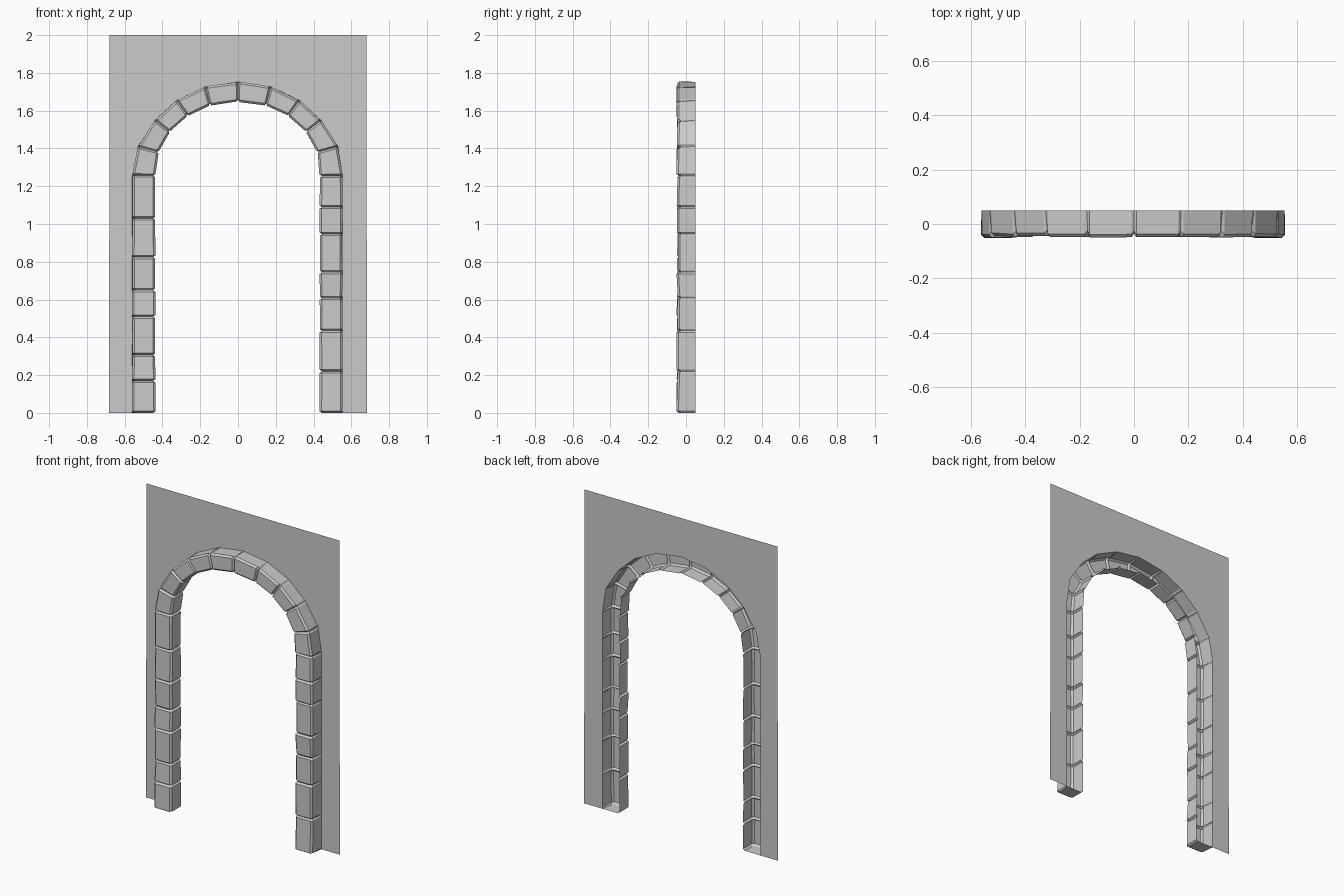
import bpy, bmesh, random
from mathutils import Vector

if "Cube" in bpy.data.objects:
    bpy.data.objects.remove(bpy.data.objects["Cube"])

random.seed(4)
BACK, FRONT = 0.05, -0.047      # wall plane and stone front
BEVEL, GROOVE, HALF_GAP = 0.011, 0.011, 0.009


def make_object(name, bm):
    mesh = bpy.data.meshes.new(name)
    bm.to_mesh(mesh)
    bm.free()
    obj = bpy.data.objects.new(name, mesh)
    bpy.context.collection.objects.link(obj)
    return obj


# joints between stones: (outer point, inner point) in the xz plane
left_z = [0, 0.17, 0.307, 0.51, 0.65, 0.825, 1.03, 1.257]
right_z = [1.255, 1.09, 0.947, 0.745, 0.608, 0.435, 0.22, 0]
half_arch = [((0.53, 1.41), (0.42, 1.38)), ((0.44, 1.55), (0.36, 1.488)),
             ((0.325, 1.655), (0.265, 1.572)), ((0.173, 1.727), (0.148, 1.628))]
joints = [(Vector((-0.56, z)), Vector((-0.438, z))) for z in left_z]
joints += [(Vector((-o[0], o[1])), Vector((-i[0], i[1]))) for o, i in half_arch]
joints.append((Vector((0, 1.753)), Vector((0, 1.648))))
joints += [(Vector(o), Vector(i)) for o, i in reversed(half_arch)]
joints += [(Vector((0.553, z)), Vector((0.433, z))) for z in right_z]


def section(outer, inner, shrink, front):
    """Open-backed U section with bevelled front corners."""
    u = (outer - inner).normalized()
    o, i, f = outer - u * shrink, inner + u * shrink, front + shrink
    pts = [(outer, BACK), (o, f + BEVEL), (o - u * BEVEL, f),
           (i + u * BEVEL, f), (i, f + BEVEL), (i, BACK)]
    return [(p.x, y, p.y) for p, y in pts]


# stones: bevelled blocks joined by V grooves
rings = []
for k in range(len(joints) - 1):
    (o0, i0), (o1, i1) = joints[k], joints[k + 1]
    rings.append(section(o0, i0, GROOVE, FRONT))
    t = HALF_GAP / ((o1 - o0).length + (i1 - i0).length) * 2
    for s in (t, 1 - t):
        rings.append(section(o0.lerp(o1, s), i0.lerp(i1, s),
                             random.uniform(-0.002, 0.002),
                             FRONT + random.uniform(-0.003, 0.003)))
rings.append(section(*joints[-1], GROOVE, FRONT))

bm = bmesh.new()
vrings = [[bm.verts.new(p) for p in ring] for ring in rings]
for a, b in zip(vrings, vrings[1:]):
    for j in range(5):
        bm.faces.new((a[j], a[j + 1], b[j + 1], b[j]))
bm.faces.new(vrings[0])
bm.faces.new(vrings[-1])
bmesh.ops.recalc_face_normals(bm, faces=bm.faces)
bm.normal_update()
if sum(f.normal.y * f.calc_area() for f in bm.faces) > 0:
    bmesh.ops.reverse_faces(bm, faces=bm.faces)
make_object("arch_stones", bm)

# wall panel: flat sheet cut out along the outer edge of the stones
bm = bmesh.new()
outline = [(o.x, o.y) for o, _ in joints]
outline += [(0.683, 0), (0.68, 2), (-0.68, 2), (-0.683, 0)]
face = bm.faces.new([bm.verts.new((x, BACK, z)) for x, z in outline])
face.normal_update()
if face.normal.y > 0:
    face.normal_flip()
bmesh.ops.triangulate(bm, faces=[face])
make_object("wall_panel", bm)
